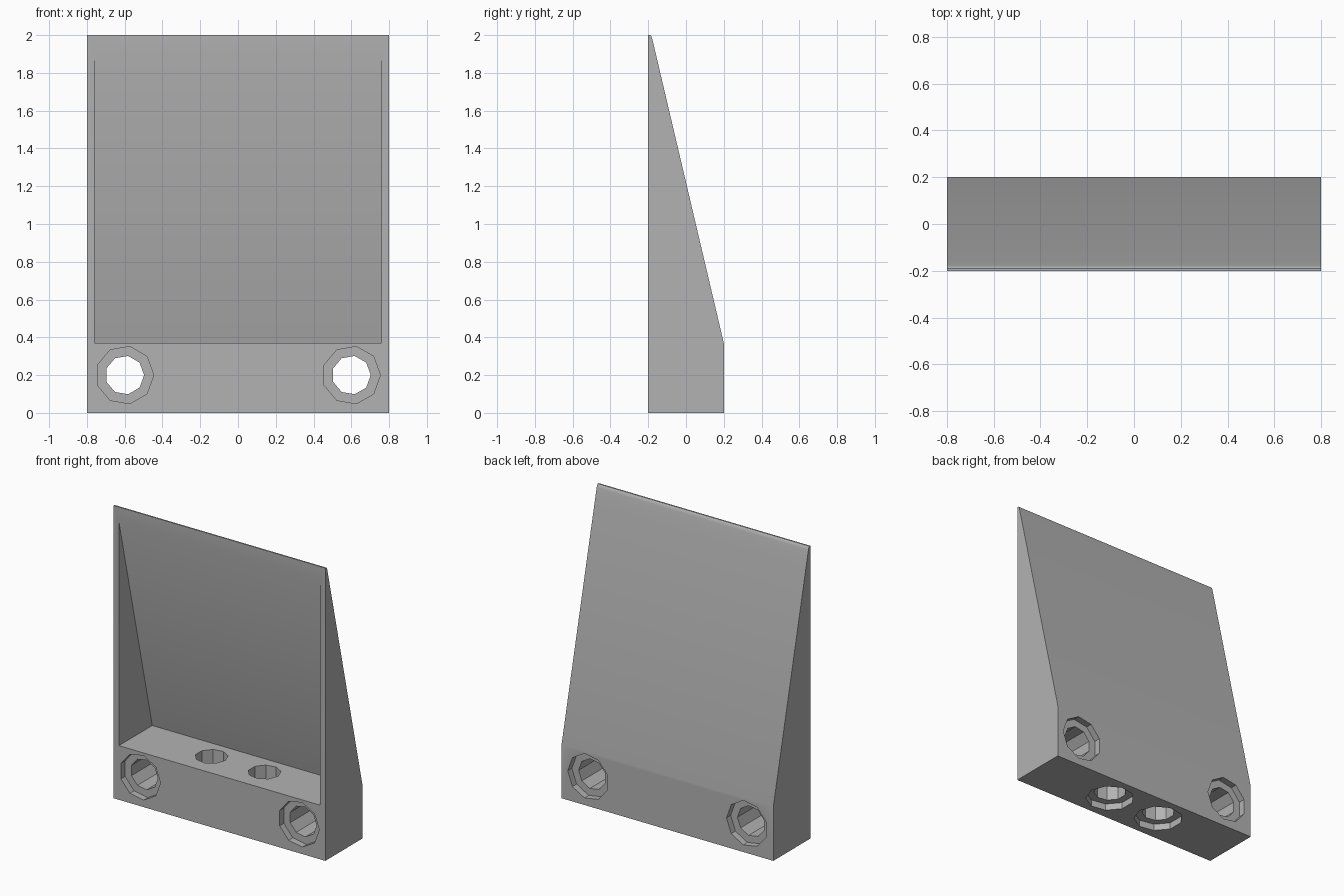
import bpy, bmesh, math
from mathutils import Matrix, Vector

cube = bpy.data.objects.get("Cube")
if cube:
    bpy.data.objects.remove(cube, do_unlink=True)

GREY = (0.45, 0.45, 0.45, 1)
mat = bpy.data.materials.new("plain grey")
mat.use_nodes = True
mat.diffuse_color = GREY
mat.node_tree.nodes["Principled BSDF"].inputs["Base Color"].default_value = GREY

BLOCK_TOP, CAVITY_TOP = 0.37, 1.9
BORE, RECESS, DEPTH = 0.103, 0.154, 0.045


def prism(name, points, offset):
    """Closed prism: a flat outline pushed along the offset."""
    bm = bmesh.new()
    face = bm.faces.new([bm.verts.new(p) for p in points])
    ext = bmesh.ops.extrude_face_region(bm, geom=[face])
    verts = [v for v in ext["geom"] if isinstance(v, bmesh.types.BMVert)]
    bmesh.ops.translate(bm, verts=verts, vec=offset)
    bmesh.ops.recalc_face_normals(bm, faces=bm.faces)
    mesh = bpy.data.meshes.new(name)
    bm.to_mesh(mesh)
    bm.free()
    mesh.materials.append(mat)
    obj = bpy.data.objects.new(name, mesh)
    bpy.context.collection.objects.link(obj)
    return obj


def side_prism(name, outline, half_width):
    return prism(name, [(-half_width, y, z) for y, z in outline], (2 * half_width, 0, 0))


def ring(centre, radius, up):
    """Nine-sided outline with one corner towards +x."""
    pts = []
    for i in range(9):
        a = math.tau * i / 9
        pts.append(Vector(centre) + Vector((math.cos(a), 0, 0)) * radius
                   + Vector(up) * math.sin(a) * radius)
    return pts


# Wedge body with a slightly rounded top lip
body = side_prism("wedge_bracket", [
    (-0.2, 0), (0.2, 0), (0.2, BLOCK_TOP), (-0.178, 1.978),
    (-0.183, 1.993), (-0.19, 2), (-0.2, 2)], 0.8)

# Front cavity, running past the front face
slope = (CAVITY_TOP - BLOCK_TOP) / 0.36
cutters = [side_prism("cavity_cutter", [
    (-0.3, BLOCK_TOP), (0.16, BLOCK_TOP), (-0.3, CAVITY_TOP + 0.1 * slope)], 0.76)]

# Horizontal bolt holes, recessed front and back
Z, Y = (0, 0, 1), (0, 1, 0)
for x in (-0.6, 0.6):
    cutters.append(prism("bolt_cutter", ring((x, -0.3, 0.2), BORE, Z), (0, 0.6, 0)))
    for s in (-1, 1):
        cutters.append(prism("bolt_recess_cutter", ring((x, s * (0.2 - DEPTH), 0.2), RECESS, Z),
                             (0, s * 0.1, 0)))

# Vertical holes, recessed underneath
for x in (-0.2, 0.2):
    cutters.append(prism("floor_hole_cutter", ring((x, 0, -0.1), BORE, Y), (0, 0, 0.6)))
    cutters.append(prism("floor_recess_cutter", ring((x, 0, DEPTH), RECESS, Y), (0, 0, -0.1)))

bpy.context.view_layer.objects.active = body
for cutter in cutters:
    mod = body.modifiers.new("cut", 'BOOLEAN')
    mod.operation = 'DIFFERENCE'
    mod.solver = 'EXACT'
    mod.object = cutter
    bpy.ops.object.modifier_apply(modifier=mod.name)
    bpy.data.objects.remove(cutter, do_unlink=True)

# Split the faces level with the cavity ends to keep the shading clean
bm = bmesh.new()
bm.from_mesh(body.data)
for z in (BLOCK_TOP, CAVITY_TOP):
    bmesh.ops.bisect_plane(bm, geom=bm.verts[:] + bm.edges[:] + bm.faces[:], dist=1e-4,
                           plane_co=(0, 0, z), plane_no=(0, 0, 1))
bm.to_mesh(body.data)
bm.free()

bpy.ops.object.select_all(action='DESELECT')
body.select_set(True)
bpy.ops.object.shade_smooth_by_angle(angle=math.radians(30))
